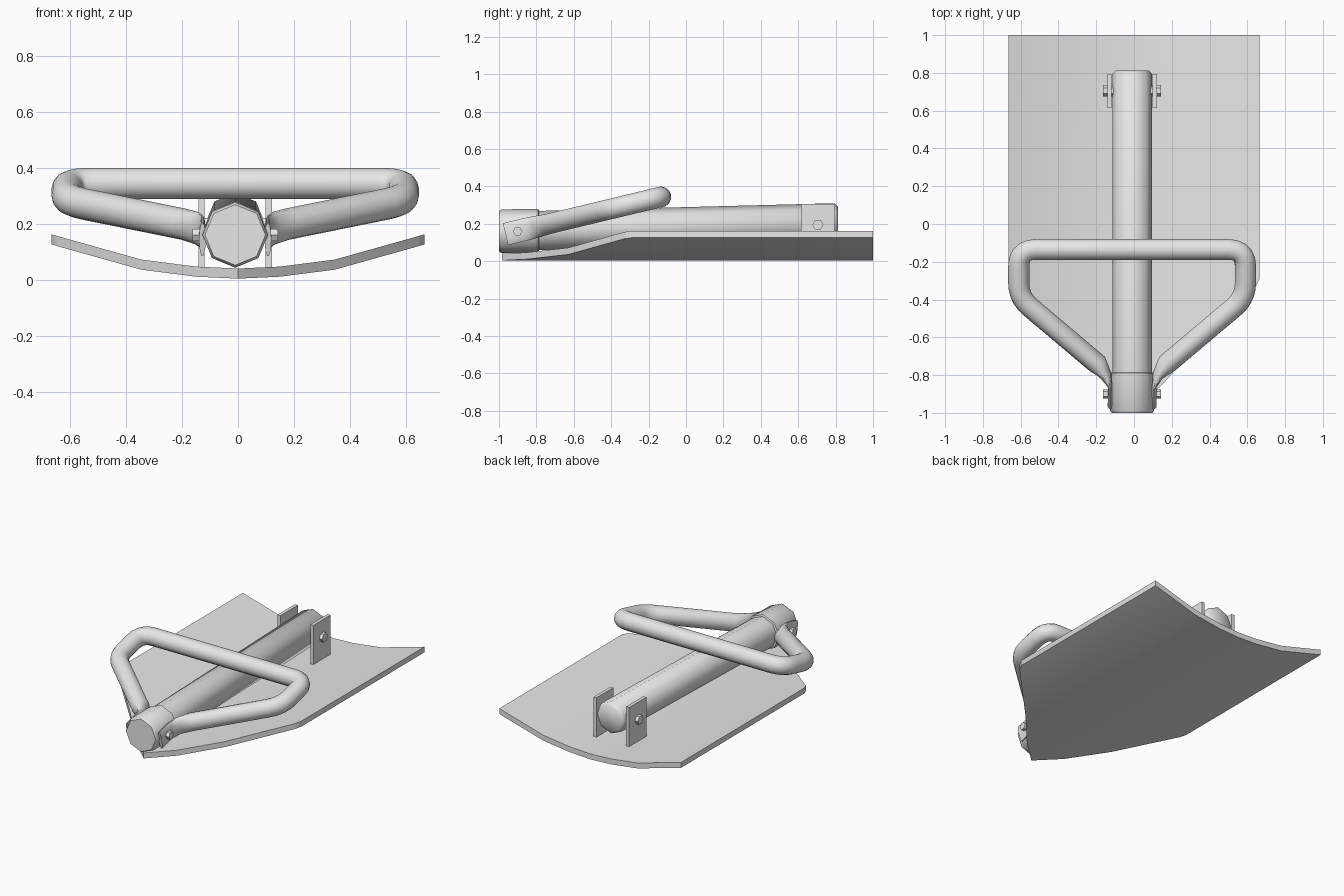
import bpy, bmesh, math
from mathutils import Vector

cube = bpy.data.objects.get("Cube")
if cube:
    bpy.data.objects.remove(cube)

STEEL = (0.8, 0.8, 0.8, 1)
steel = bpy.data.materials.new("grey_steel")
steel.use_nodes = True
steel.diffuse_color = STEEL
steel.node_tree.nodes["Principled BSDF"].inputs["Base Color"].default_value = STEEL

CX = -0.01  # the fittings sit slightly off the blade's middle


def finish(name, bm, angle=None):
    bmesh.ops.recalc_face_normals(bm, faces=bm.faces)
    mesh = bpy.data.meshes.new(name)
    bm.to_mesh(mesh)
    bm.free()
    mesh.materials.append(steel)
    obj = bpy.data.objects.new(name, mesh)
    bpy.context.collection.objects.link(obj)
    if angle:
        bpy.ops.object.select_all(action='DESELECT')
        obj.select_set(True)
        bpy.context.view_layer.objects.active = obj
        bpy.ops.object.shade_smooth_by_angle(angle=math.radians(angle))
    return obj


def loft(name, rings, angle=None):
    """Skin a row of equal point rings and cap both ends."""
    bm = bmesh.new()
    rows = [[bm.verts.new(p) for p in ring] for ring in rings]
    n = len(rows[0])
    for a, b in zip(rows, rows[1:]):
        for i in range(n):
            j = (i + 1) % n
            bm.faces.new((a[i], a[j], b[j], b[i]))
    bm.faces.new(rows[0])
    bm.faces.new(rows[-1])
    return finish(name, bm, angle)


def ring(centre, side, up, a, b, n):
    return [centre + side * (a * math.cos(math.tau * i / n)) + up * (b * math.sin(math.tau * i / n))
            for i in range(n)]


X, Y, Z = Vector((1, 0, 0)), Vector((0, 1, 0)), Vector((0, 0, 1))


def box(name, centre, size):
    bm = bmesh.new()
    bmesh.ops.create_cube(bm, size=1)
    for v in bm.verts:
        v.co = Vector(centre) + v.co * Vector(size)
    return finish(name, bm)


# Blade: shallow trough with a pointed front; (x, underside z, front edge y)
half = [(0, 0.004, -0.985), (0.15, 0.011, -0.85), (0.345, 0.036, -0.63),
        (0.645, 0.12, -0.33), (0.665, 0.126, -0.29)]
section = [(-x, z, y) for x, z, y in half[:0:-1]] + half
bm = bmesh.new()
front = [bm.verts.new((x, y, z)) for x, z, y in section]
back = [bm.verts.new((x, 1, z)) for x, z, y in section]
for i in range(len(section) - 1):
    bm.faces.new((front[i], front[i + 1], back[i + 1], back[i]))
# Give the sheet its thickness by raising a copy
top = bmesh.ops.duplicate(bm, geom=bm.verts[:] + bm.edges[:] + bm.faces[:])
for v in [g for g in top["geom"] if isinstance(g, bmesh.types.BMVert)]:
    v.co.z += 0.036
bmesh.ops.bridge_loops(bm, edges=[e for e in bm.edges if e.is_boundary])
finish("blade", bm, 30)

# Shaft and front collar: eight-sided bars with softened ends; (y, z, radius)
for name, stations in {
    "shaft": [(-0.82, 0.163, 0.105), (0.795, 0.205, 0.105), (0.812, 0.205, 0.088)],
    "front_collar": [(-1, 0.16, 0.108), (-0.985, 0.16, 0.117),
                     (-0.79, 0.163, 0.117), (-0.785, 0.163, 0.105)],
}.items():
    loft(name, [ring(Vector((CX, y, z)), X, Z, r, r, 8) for y, z, r in stations], 50)


# Handle: bent tube in a tilted plane, its ends pressed flat
def on_plane(x, y):
    return Vector((x, y, 0.16 + 0.24 * (y + 0.9)))


def bend(before, corner, after, d, steps=5):
    p, c, q = (on_plane(*v) for v in (before, corner, after))
    p = c + (p - c).normalized() * d
    q = c + (q - c).normalized() * d
    return [p.lerp(c, t).lerp(c.lerp(q, t), t) for t in (i / steps for i in range(steps + 1))]


R = 0.056
inner, outer, crown = (0.16, -0.76), (0.6, -0.39), (0.6, -0.135)
path = [(on_plane(0.117, -0.965), 0.012, 0.062), (on_plane(0.117, -0.86), 0.012, 0.062),
        (on_plane(0.137, -0.80), 0.03, 0.06), (on_plane(0.185, -0.74), R, R)]
path += [(p, R, R) for p in bend(inner, outer, crown, 0.08)]
path += [(p, R, R) for p in bend(outer, crown, (0, -0.135), 0.09)]
path += [(Vector((-p.x, p.y, p.z)), a, b) for p, a, b in reversed(path)]
normal = Vector((0, -0.24, 1)).normalized()
rings = []
for i, (p, a, b) in enumerate(path):
    before, after = path[max(i - 1, 0)][0], path[min(i + 1, len(path) - 1)][0]
    t_in, t_out = (p - before).normalized(), (after - p).normalized()
    side = (t_in + t_out).normalized().cross(normal)
    rings.append(ring(p + X * CX, side, normal, a, b, 14))
loft("handle", rings, 50)

# Rear brackets and hexagonal bolts on both sides
for s, label in ((1, "left"), (-1, "right")):
    box("rear_bracket_" + label, (CX + s * 0.12, 0.705, 0.17), (0.022, 0.18, 0.27))
    for name, y, z, r in (("rear_bolt_", 0.705, 0.195, 0.03), ("front_bolt_", -0.9, 0.16, 0.025)):
        loft(name + label, [ring(Vector((CX + s * d, y, z)), Y, Z, r, r, 6) for d in (0.08, 0.153)])
